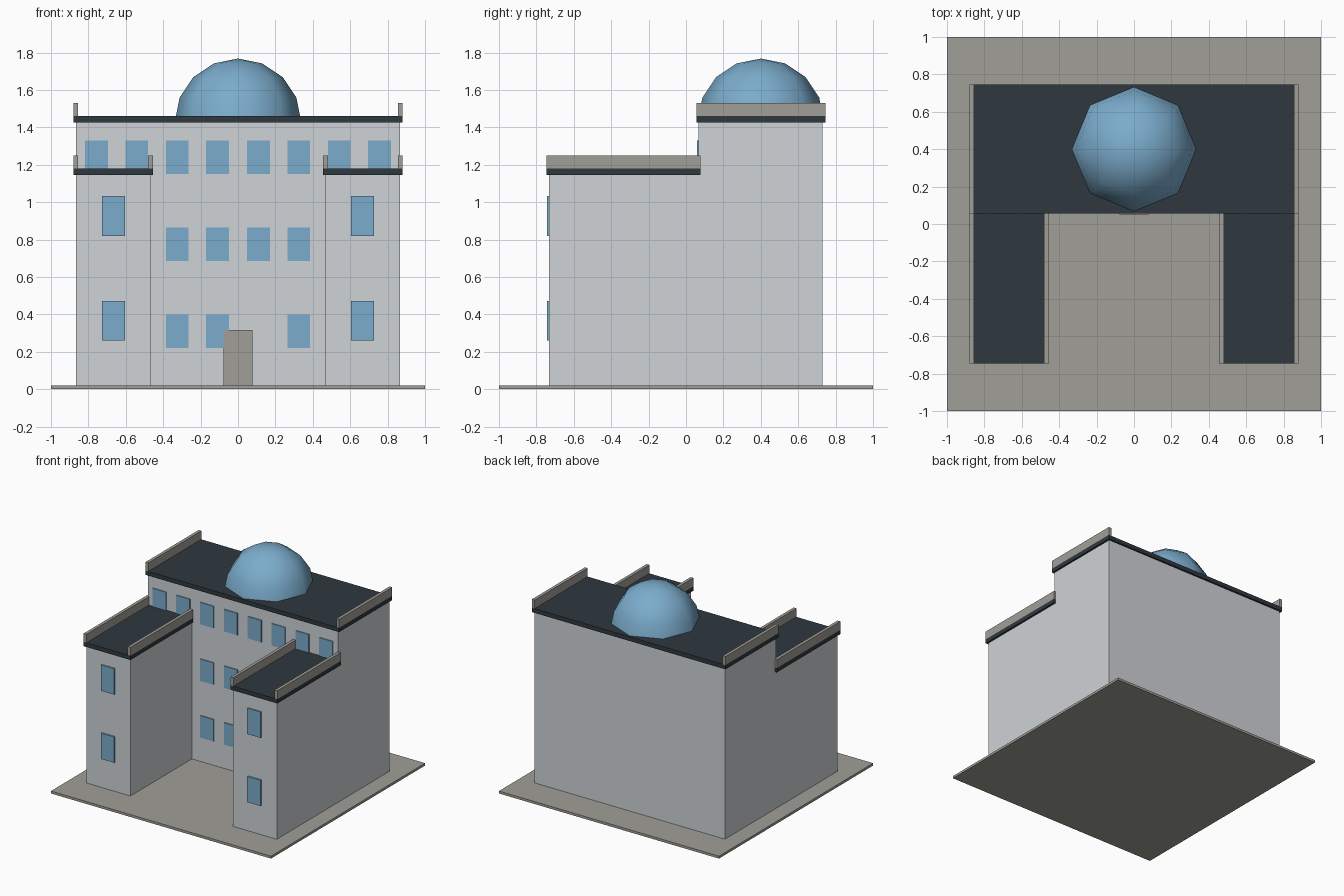
import bpy
import bmesh

cube = bpy.data.objects.get("Cube")
if cube:
    bpy.data.objects.remove(cube, do_unlink=True)


def material(name, rgb):
    """Flat material from 8-bit display values, stored as linear."""
    color = [((c / 255 + 0.055) / 1.055) ** 2.4 for c in rgb] + [1.0]
    mat = bpy.data.materials.new(name)
    mat.use_nodes = True
    mat.diffuse_color = color
    mat.node_tree.nodes["Principled BSDF"].inputs["Base Color"].default_value = color
    return mat


WALL = material("pale_wall", (207, 211, 214))
STONE = material("grey_stone", (160, 159, 152))
ROOF = material("dark_slate", (47, 56, 63))
GLASS = material("blue_glass", (123, 172, 204))


def add_object(name, bm, mat):
    mesh = bpy.data.meshes.new(name)
    bm.to_mesh(mesh)
    bm.free()
    mesh.materials.append(mat)
    obj = bpy.data.objects.new(name, mesh)
    bpy.context.collection.objects.link(obj)
    return obj


def box(name, mat, xs, ys, zs):
    """Box between the given limits on each axis."""
    bm = bmesh.new()
    bmesh.ops.create_cube(bm, size=1)
    for v in bm.verts:
        v.co = [lim[0] if c < 0 else lim[1] for c, lim in zip(v.co, (xs, ys, zs))]
    return add_object(name, bm, mat)


def window(name, x, front, bottom, height):
    box(name, GLASS, (x - 0.061, x + 0.061), (front, front + 0.02), (bottom, bottom + height))


RIM = 0.025
PARAPET = 0.07

# Ground slab and main block
box("ground_slab", STONE, (-1, 1), (-1, 1), (0, 0.02))
box("main_block", WALL, (-0.865, 0.865), (0.066, 0.73), (0.02, 1.425))
box("main_roof", ROOF, (-0.88, 0.88), (0.056, 0.745), (1.425, 1.46))
box("door", STONE, (-0.078, 0.078), (0.05, 0.07), (0.02, 0.318))

# Wings, their roofs, parapets and windows on both sides
for side, s in (("left", 1), ("right", -1)):
    def span(a, b):
        return sorted((s * a, s * b))

    box(side + "_wing", WALL, span(0.465, 0.865), (-0.732, 0.066), (0.02, 1.145))
    box(side + "_wing_roof", ROOF, span(0.455, 0.88), (-0.746, 0.078), (1.145, 1.18))
    for part, x in (("inner", 0.455), ("outer", 0.88 - RIM)):
        box(f"{side}_wing_{part}_parapet", STONE, span(x, x + RIM),
            (-0.746, 0.078), (1.18, 1.18 + PARAPET))
    box(side + "_main_parapet", STONE, span(0.88 - RIM, 0.88),
        (0.056, 0.745), (1.46, 1.46 + PARAPET))
    for level, z in (("lower", 0.26), ("upper", 0.82)):
        window(f"{side}_wing_{level}_window", s * 0.665, -0.744, z, 0.212)

    # Main block windows; the ground floor skips one beside the door
    for floor, z, columns in (("ground", 0.22, 2), ("middle", 0.685, 2), ("top", 1.15, 4)):
        for i in range(columns):
            if floor == "ground" and side == "left" and i == 0:
                continue
            window(f"{side}_{floor}_window_{i + 1}", s * (0.109 + 0.216 * i), 0.058, z, 0.18)

# Faceted, smooth-shaded glass dome
bm = bmesh.new()
bmesh.ops.create_uvsphere(bm, u_segments=8, v_segments=8, radius=0.338)
bmesh.ops.delete(bm, geom=[v for v in bm.verts if v.co.z < -0.01], context="VERTS")
for face in bm.faces:
    face.smooth = True
dome = add_object("dome", bm, GLASS)
dome.location = (0, 0.4, 1.43)
